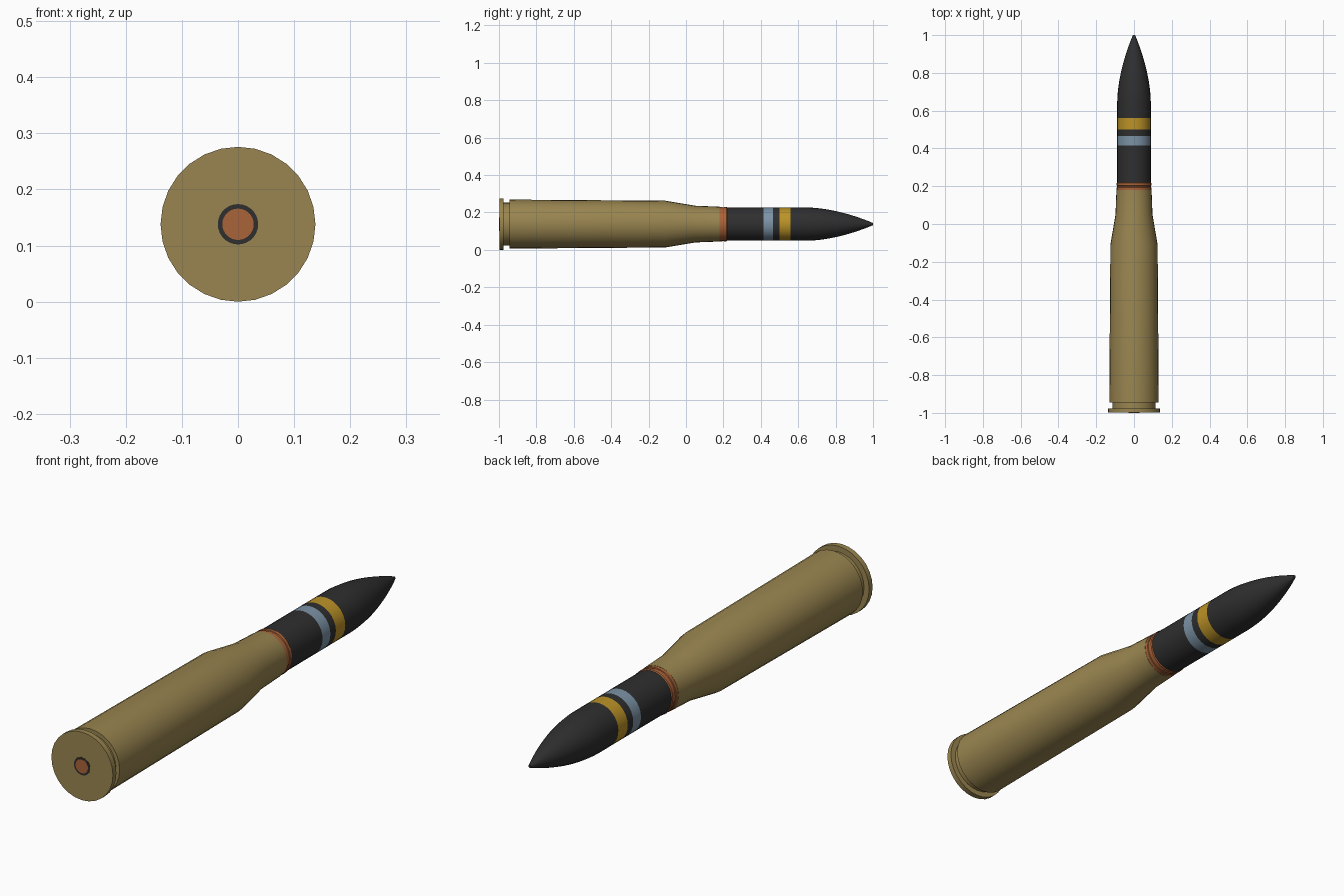
import bpy, bmesh, math

if "Cube" in bpy.data.objects:
    bpy.data.objects.remove(bpy.data.objects["Cube"])

SIDES = 28
AXIS_Z = 0.138


def material(name, rgb):
    m = bpy.data.materials.new(name)
    m.use_nodes = True
    color = (*rgb, 1)
    m.diffuse_color = color
    m.node_tree.nodes["Principled BSDF"].inputs["Base Color"].default_value = color
    return m


brass = material("brass", (0.32, 0.235, 0.08))
dark = material("dark grey paint", (0.028, 0.028, 0.028))
copper = material("copper", (0.40, 0.125, 0.04))
yellow = material("yellow paint", (0.50, 0.29, 0.02))
blue = material("pale blue paint", (0.20, 0.29, 0.38))


def lathe(name, profile, mats, pick=lambda y: 0):
    """Turn (y, radius) points around the long axis; pick a colour by y."""
    bm = bmesh.new()
    rings = []
    for y, r in profile:
        ring = []
        for i in range(SIDES):
            a = 2 * math.pi * i / SIDES
            ring.append(bm.verts.new((r * math.sin(a), y, AXIS_Z + r * math.cos(a))))
        rings.append(ring)
    for a, b in zip(rings, rings[1:]):
        for i in range(SIDES):
            j = (i + 1) % SIDES
            bm.faces.new((a[i], a[j], b[j], b[i]))
    bm.faces.new(rings[0])
    bm.faces.new(rings[-1])
    bmesh.ops.recalc_face_normals(bm, faces=bm.faces)
    for f in bm.faces:
        f.material_index = pick(f.calc_center_median().y)
    mesh = bpy.data.meshes.new(name)
    bm.to_mesh(mesh)
    bm.free()
    for m in mats:
        mesh.materials.append(m)
    obj = bpy.data.objects.new(name, mesh)
    bpy.context.collection.objects.link(obj)
    bpy.ops.object.select_all(action="DESELECT")
    obj.select_set(True)
    bpy.context.view_layer.objects.active = obj
    bpy.ops.object.shade_smooth_by_angle(angle=math.radians(30))
    return obj


# Cartridge case with rim, extractor groove, shoulder and neck
lathe("cartridge_case", [
    (-0.998, 0.138), (-0.976, 0.138), (-0.976, 0.115), (-0.945, 0.115),
    (-0.945, 0.131), (-0.11, 0.125), (0.05, 0.098), (0.18, 0.093)], [brass])

# Primer in the base
lathe("primer_ring", [(-0.999, 0.036), (-0.99, 0.036)], [dark])
lathe("primer_cap", [(-1.0, 0.028), (-0.99, 0.028)], [copper])

# Driving band with a shallow groove
lathe("driving_band", [
    (0.178, 0.092), (0.194, 0.092), (0.196, 0.0895), (0.202, 0.0895),
    (0.204, 0.092), (0.216, 0.092), (0.22, 0.089)], [copper])


# Projectile: painted bands on the body, then the curved nose
def paint(y):
    if 0.415 < y < 0.465:
        return 1
    return 2 if 0.50 < y < 0.56 else 0


body = [(y, 0.089) for y in (0.17, 0.415, 0.465, 0.50, 0.56, 0.64)]
nose = [(0.64 + 0.36 * t, 0.006 + 0.083 * (1 - t ** 1.8))
        for t in (k / 14 for k in range(1, 15))]
lathe("projectile", body + nose, [dark, blue, yellow], paint)
